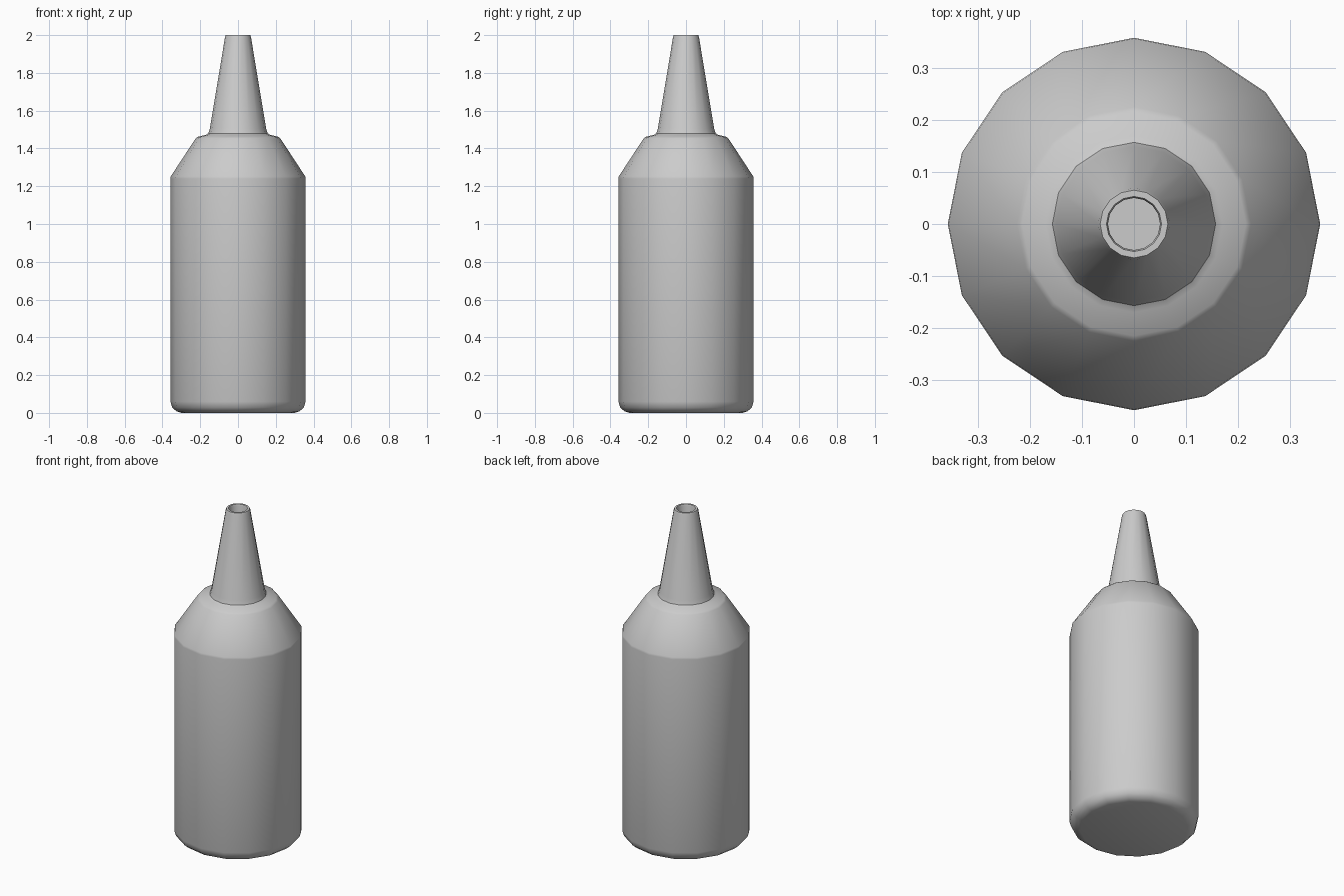
import bpy, bmesh, math

if "Cube" in bpy.data.objects:
    bpy.data.objects.remove(bpy.data.objects["Cube"])

SIDES = 16


def lathe(name, profile, cap_start=False, cap_end=False):
    """Revolve (radius, height) points around z into a 16-sided smooth part."""
    bm = bmesh.new()
    rings = []
    for r, z in profile:
        rings.append([bm.verts.new((r * math.cos(2 * math.pi * i / SIDES),
                                    r * math.sin(2 * math.pi * i / SIDES), z))
                      for i in range(SIDES)])
    for low, high in zip(rings, rings[1:]):
        for i in range(SIDES):
            j = (i + 1) % SIDES
            bm.faces.new((low[i], low[j], high[j], high[i]))
    if cap_start:
        bm.faces.new(rings[0][::-1])
    if cap_end:
        bm.faces.new(rings[-1])
    mesh = bpy.data.meshes.new(name)
    bm.to_mesh(mesh)
    bm.free()
    obj = bpy.data.objects.new(name, mesh)
    bpy.context.collection.objects.link(obj)
    bpy.ops.object.select_all(action='DESELECT')
    obj.select_set(True)
    bpy.context.view_layer.objects.active = obj
    bpy.ops.object.shade_smooth_by_angle(angle=math.radians(40))
    return obj


# Bottle: rounded foot, straight wall, sloping shoulder, flat collar
# and tapered nozzle with a recessed bore
lathe("squeeze_bottle", [
    (0.30, 0.0), (0.325, 0.008), (0.348, 0.028), (0.358, 0.06),
    (0.358, 1.24), (0.356, 1.252),
    (0.225, 1.452), (0.215, 1.461),
    (0.17, 1.472), (0.157, 1.48), (0.149, 1.505),
    (0.069, 1.988), (0.065, 2.0),
    (0.053, 2.0), (0.05, 1.99), (0.05, 1.6),
], cap_start=True, cap_end=True)
